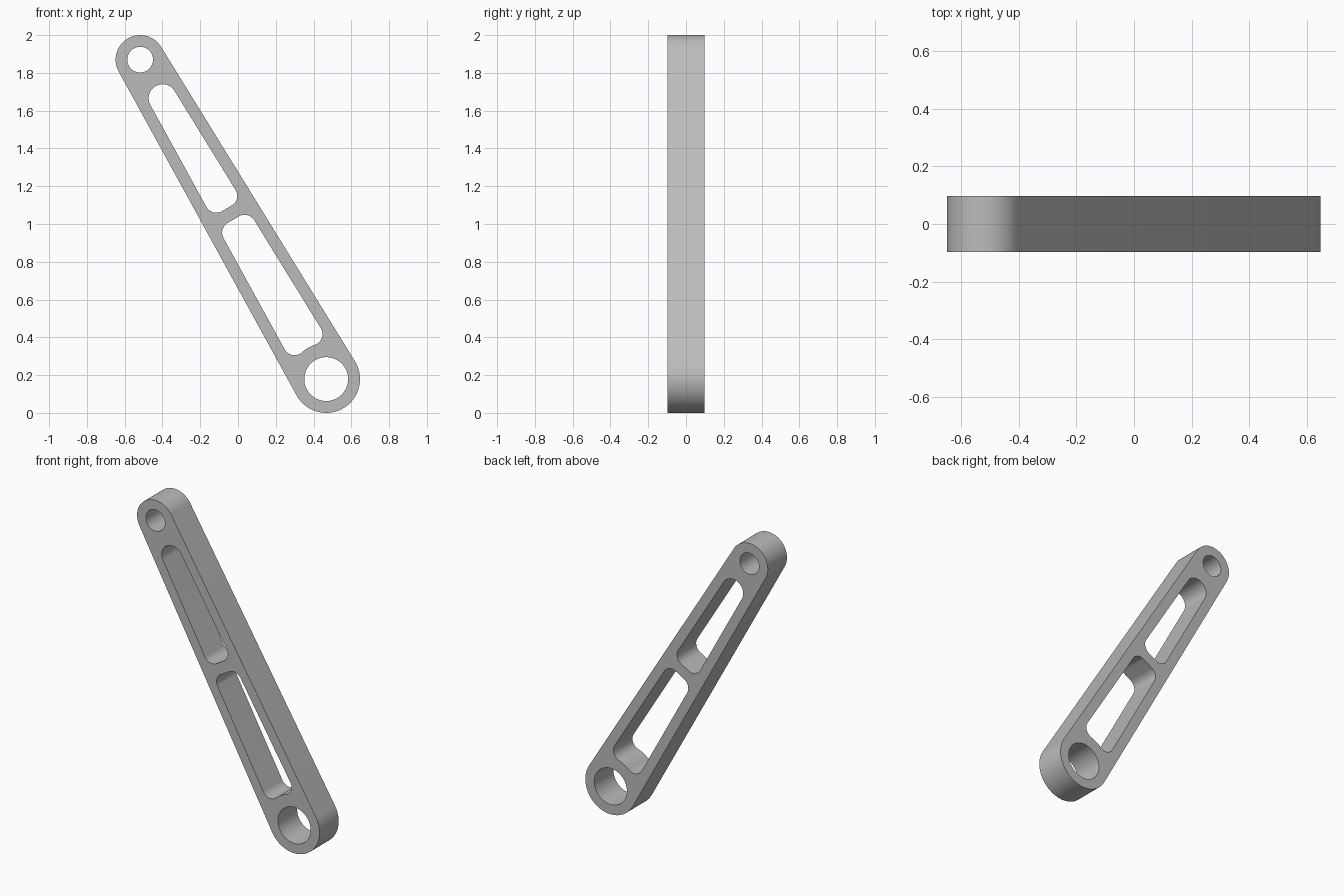
import bpy, bmesh
from math import sin, cos, asin, atan2, sqrt, pi, radians
from mathutils import Vector

if "Cube" in bpy.data.objects:
    bpy.data.objects.remove(bpy.data.objects["Cube"], do_unlink=True)

# Main dimensions: the two eyes, the rim between them and the plate depth
TOP, TOP_R, TOP_HOLE = Vector((-0.518, 0, 1.87)), 0.13, 0.068
LOW, LOW_R, LOW_HOLE = Vector((0.467, 0, 0.179)), 0.179, 0.116
RIM, FILLET, DEPTH = 0.062, 0.06, 0.194

span = (LOW - TOP).length
along = (LOW - TOP) / span
across = Vector((-along.z, 0, along.x))
taper = asin((LOW_R - TOP_R) / span)
SIDE = pi / 2 + taper            # direction of the tangent side's normal


def arc(s, w, r, start, end):
    """Arc points in link coordinates (along, across)."""
    steps = max(3, round(abs(end - start) / radians(5)))
    angles = [start + (end - start) * i / steps for i in range(steps + 1)]
    return [(s + r * cos(a), w + r * sin(a)) for a in angles]


def circle(s, r):
    return arc(s, 0, r, 0, 2 * pi)[:-1]


def fillet_offset(s):
    """Distance from the axis of a fillet centre touching the slot's side."""
    return (TOP_R - RIM - FILLET + s * sin(taper)) / cos(taper)


# Outer outline: two round ends joined by tangent sides
outline = arc(0, 0, TOP_R, SIDE, 2 * pi - SIDE) + arc(span, 0, LOW_R, -SIDE, SIDE)

# Upper slot: full round start, square end with rounded corners
s0, s1 = 0.236, 0.911 - FILLET
w1 = fillet_offset(s1)
upper_slot = (arc(s0, 0, TOP_R - RIM + s0 * sin(taper), SIDE, 2 * pi - SIDE)
              + arc(s1, -w1, FILLET, -SIDE, 0)
              + arc(s1, w1, FILLET, 0, SIDE))

# Lower slot: square start, end wrapped around the large eye
s2 = 0.98 + FILLET
w2 = fillet_offset(s2)
collar = 0.191
s3 = span - collar - FILLET
for _ in range(4):
    w3 = fillet_offset(s3)
    s3 = span - sqrt((collar + FILLET) ** 2 - w3 ** 2)
wrap = atan2(w3, span - s3)
lower_slot = (arc(s2, w2, FILLET, SIDE, pi)
              + arc(s2, -w2, FILLET, pi, 2 * pi - SIDE)
              + arc(s3, -w3, FILLET, -SIDE, wrap)
              + arc(span, 0, collar, pi + wrap, pi - wrap)[1:-1]
              + arc(s3, w3, FILLET, -wrap, SIDE))

# Fill the profile with its openings and extrude it through the depth
bm = bmesh.new()
for loop in (outline, upper_slot, lower_slot, circle(0, TOP_HOLE), circle(span, LOW_HOLE)):
    verts = [bm.verts.new(TOP + along * s + across * w - Vector((0, DEPTH / 2, 0)))
             for s, w in loop]
    for a, b in zip(verts, verts[1:] + verts[:1]):
        bm.edges.new((a, b))
bmesh.ops.remove_doubles(bm, verts=bm.verts[:], dist=0.0001)
bmesh.ops.triangle_fill(bm, use_beauty=True, edges=bm.edges[:], normal=(0, -1, 0))
extruded = bmesh.ops.extrude_face_region(bm, geom=bm.faces[:], use_keep_orig=True)
bmesh.ops.translate(bm, vec=(0, DEPTH, 0),
                    verts=[g for g in extruded["geom"] if isinstance(g, bmesh.types.BMVert)])
bmesh.ops.recalc_face_normals(bm, faces=bm.faces[:])

mesh = bpy.data.meshes.new("link_arm")
bm.to_mesh(mesh)
bm.free()
link = bpy.data.objects.new("link_arm", mesh)
bpy.context.collection.objects.link(link)

# Plain grey metal
grey = bpy.data.materials.new("grey_metal")
grey.use_nodes = True
colour = (0.5, 0.5, 0.5, 1)
grey.diffuse_color = colour
grey.node_tree.nodes["Principled BSDF"].inputs["Base Color"].default_value = colour
mesh.materials.append(grey)

# Smooth round walls, crisp rims
bpy.ops.object.select_all(action="DESELECT")
link.select_set(True)
bpy.context.view_layer.objects.active = link
bpy.ops.object.shade_smooth_by_angle(angle=radians(30))
